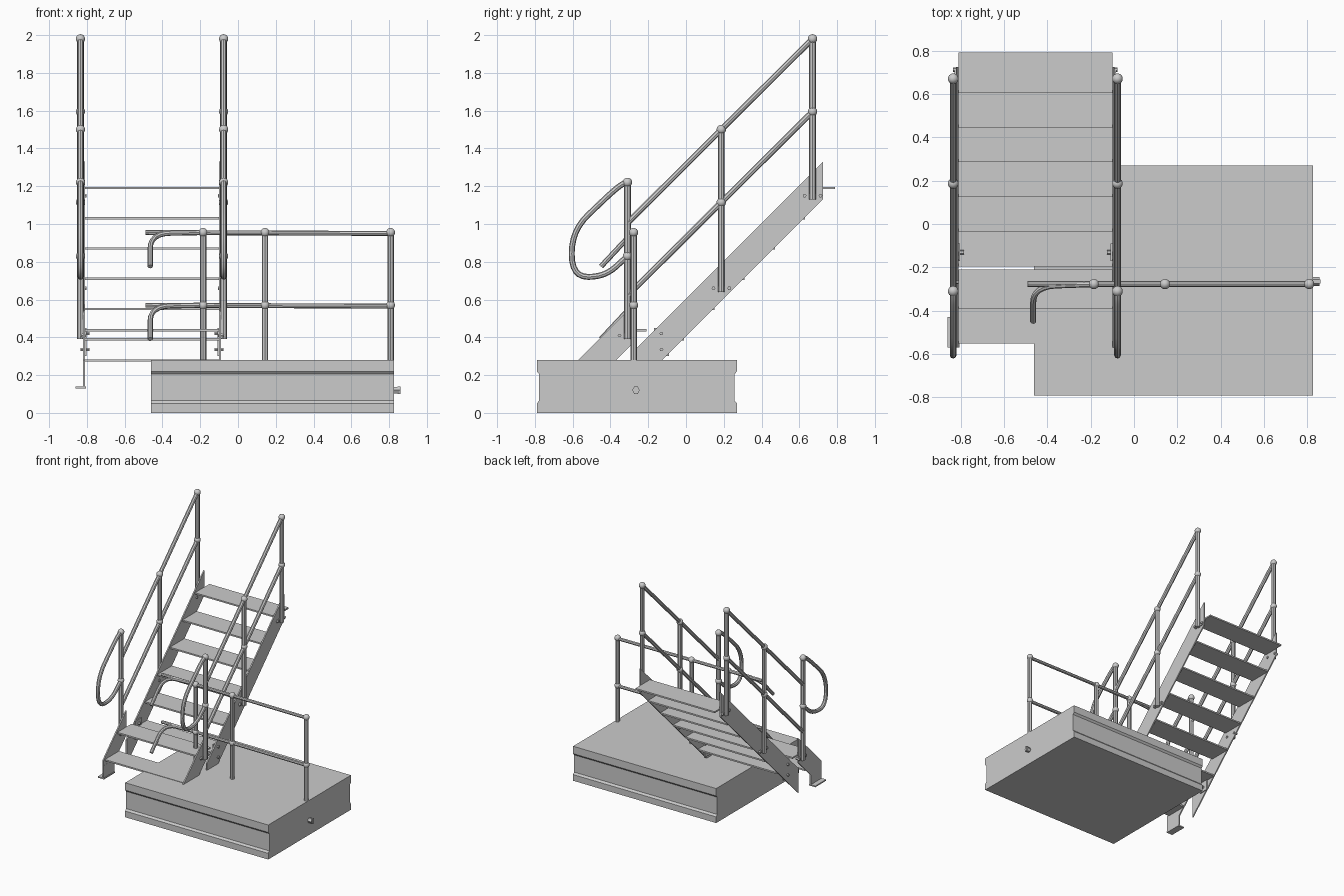
import bpy, bmesh, math
from mathutils import Vector

if "Cube" in bpy.data.objects:
    bpy.data.objects.remove(bpy.data.objects["Cube"])

CX = -0.455        # stair centre line
RAIL = 0.379       # half distance between stair handrails
STR = 0.36         # half distance between stringer centres
R = 0.0155         # tube radius


def finish(bm, name, smooth=False):
    bmesh.ops.recalc_face_normals(bm, faces=bm.faces)
    me = bpy.data.meshes.new(name)
    bm.to_mesh(me)
    bm.free()
    ob = bpy.data.objects.new(name, me)
    bpy.context.collection.objects.link(ob)
    if smooth:
        bpy.context.view_layer.objects.active = ob
        bpy.ops.object.select_all(action='DESELECT')
        ob.select_set(True)
        bpy.ops.object.shade_smooth_by_angle(angle=math.radians(40))
    return ob


def extrude_x(name, profile, x0, x1, smooth=False):
    """Extrude a (y, z) outline along x."""
    bm = bmesh.new()
    face = bm.faces.new([bm.verts.new((x0, y, z)) for y, z in profile])
    geo = bmesh.ops.extrude_face_region(bm, geom=[face])['geom']
    bmesh.ops.translate(bm, vec=(x1 - x0, 0, 0),
                        verts=[v for v in geo if isinstance(v, bmesh.types.BMVert)])
    return finish(bm, name, smooth)


def box(name, x0, x1, y0, y1, z0, z1):
    return extrude_x(name, [(y0, z0), (y1, z0), (y1, z1), (y0, z1)], x0, x1)


def rounded(pts, r, n=6):
    """Replace the inner corners of a path with arcs."""
    pts = [Vector(p) for p in pts]
    out = [pts[0]]
    for a, b, c in zip(pts, pts[1:], pts[2:]):
        p = b + (a - b).normalized() * min(r, (a - b).length * .49)
        q = b + (c - b).normalized() * min(r, (c - b).length * .49)
        out += [p * (1 - t) ** 2 + b * 2 * t * (1 - t) + q * t * t
                for t in (i / n for i in range(n + 1))]
    return out + [pts[-1]]


def tube(name, pts, r=R):
    cu = bpy.data.curves.new(name, 'CURVE')
    cu.dimensions = '3D'
    cu.bevel_depth = r
    cu.bevel_resolution = 2
    cu.use_fill_caps = True
    sp = cu.splines.new('POLY')
    sp.points.add(len(pts) - 1)
    for p, co in zip(sp.points, pts):
        p.co = (*co, 1)
    ob = bpy.data.objects.new(name, cu)
    bpy.context.collection.objects.link(ob)
    bpy.ops.object.select_all(action='DESELECT')
    bpy.context.view_layer.objects.active = ob
    ob.select_set(True)
    bpy.ops.object.convert(target='MESH')
    bpy.ops.object.shade_smooth_by_angle(angle=math.radians(40))


def ball(name, co, r=0.025):
    bm = bmesh.new()
    bmesh.ops.create_uvsphere(bm, u_segments=14, v_segments=9, radius=r)
    bmesh.ops.translate(bm, vec=co, verts=bm.verts)
    finish(bm, name, True)


def bolt(name, x0, x1, y, z, r=0.01):
    extrude_x(name, [(y + r * math.cos(i * math.pi / 3), z + r * math.sin(i * math.pi / 3))
                     for i in range(6)], x0, x1)


# Platform: block with channel-section front and back edges
half = [(-.79, 0), (-.79, .05), (-.777, .065), (-.777, .205), (-.79, .22), (-.79, .28)]
extrude_x("platform", half + [(-.52 - y, z) for y, z in reversed(half)], -.46, .825, True)
bolt("platform_end_pin", .82, .855, -.265, .12, .02)
box("platform_end_lug", .845, .86, -.275, -.255, .1, .14)

# Treads: six on the upper flight, two on the lower flight
for i in range(6):
    y, z = .605 - .16 * i, 1.19 - .16 * i
    box("upper_tread", CX - .355, CX + .355, y, y + .185, z - .006, z + .006)
for i in range(2):
    y, z = -.39 - .16 * i, .437 - .16 * i
    box("lower_tread", CX - .355, CX + .355, y, y + .18, z - .006, z + .006)

upper = [(-.27, .135), (.725, 1.13), (.725, 1.33), (-.27, .335)]
lower = [(-.57, .17), (-.48, .17), (-.275, .375), (-.275, .575), (-.57, .28)]

for s in (-1, 1):
    side = "left" if s < 0 else "right"
    x, xr = CX + s * STR, CX + s * RAIL
    # Stringers, splice plate and foot bracket
    for part, prof in (("upper", upper), ("lower", lower)):
        extrude_x(f"{side}_{part}_stringer", prof, x - .005, x + .005)
    box(f"{side}_splice_bracket", x - s * .005, x - s * .013, -.17, -.09, .3, .45)
    box(f"{side}_foot_upright", x + s * .005, x - s * .006, -.57, -.43, .13, .24)
    box(f"{side}_foot_plate", x - s * .01, x + s * .045, -.57, -.43, .13, .14)

    # Posts with ball joints: (y, bottom, mid ball, top ball)
    for y, z0, z1, z2 in ((.67, 1.13, 1.595, 1.98), (.187, .64, 1.115, 1.5),
                          (-.31, .39, .83, 1.22)):
        tube(f"{side}_stair_post", [(xr, y, z0), (xr, y, z2)], .018)
        for z in (z1, z2):
            ball(f"{side}_post_ball", (xr, y, z))
        # Base bracket and bolts on the stringer
        box(f"{side}_post_bracket", x + s * .004, x + s * .012,
            y - .045, y + .045, z0 + .005, z0 + .03)
        for dy in (-.042, .042):
            bolt(f"{side}_post_bolt", x - s * .012, x + s * .02, y + dy, z0 + .02)
    for z in (.335, .42):
        bolt(f"{side}_splice_bolt", x - s * .03, x + s * .018, -.13, z)

    # Sloping rails
    tube(f"{side}_top_rail", [(xr, .67, 1.98), (xr, .187, 1.5), (xr, -.305, 1.01)])
    tube(f"{side}_mid_rail", [(xr, .67, 1.595), (xr, .187, 1.115), (xr, -.305, .625)])

    # Rounded loop at the bottom of the handrail
    loop = [(xr, -.31, 1.225), (xr, -.365, 1.195), (xr, -.605, .965),
            (xr, -.605, .72), (xr, -.43, .72), (xr, -.31, .83)]
    tube(f"{side}_rail_loop", rounded(loop, .12))

# Platform guard rail: posts, two rails and hooked ends
GY = -.277
for x in (-.185, .143, .808):
    tube("guard_post", [(x, GY, .27), (x, GY, .955)], .017)
    for z in (.57, .955):
        ball("guard_ball", (x, GY, z), .024)
for z in (.955, .57):
    tube("guard_rail", [(-.49, GY, z), (.808, GY, z - .005)], .013)
    hook = [(-.185, GY, z), (-.465, GY - .01, z - .005), (-.465, -.45, z - .18)]
    tube("guard_hook", rounded(hook, .11), .014)
